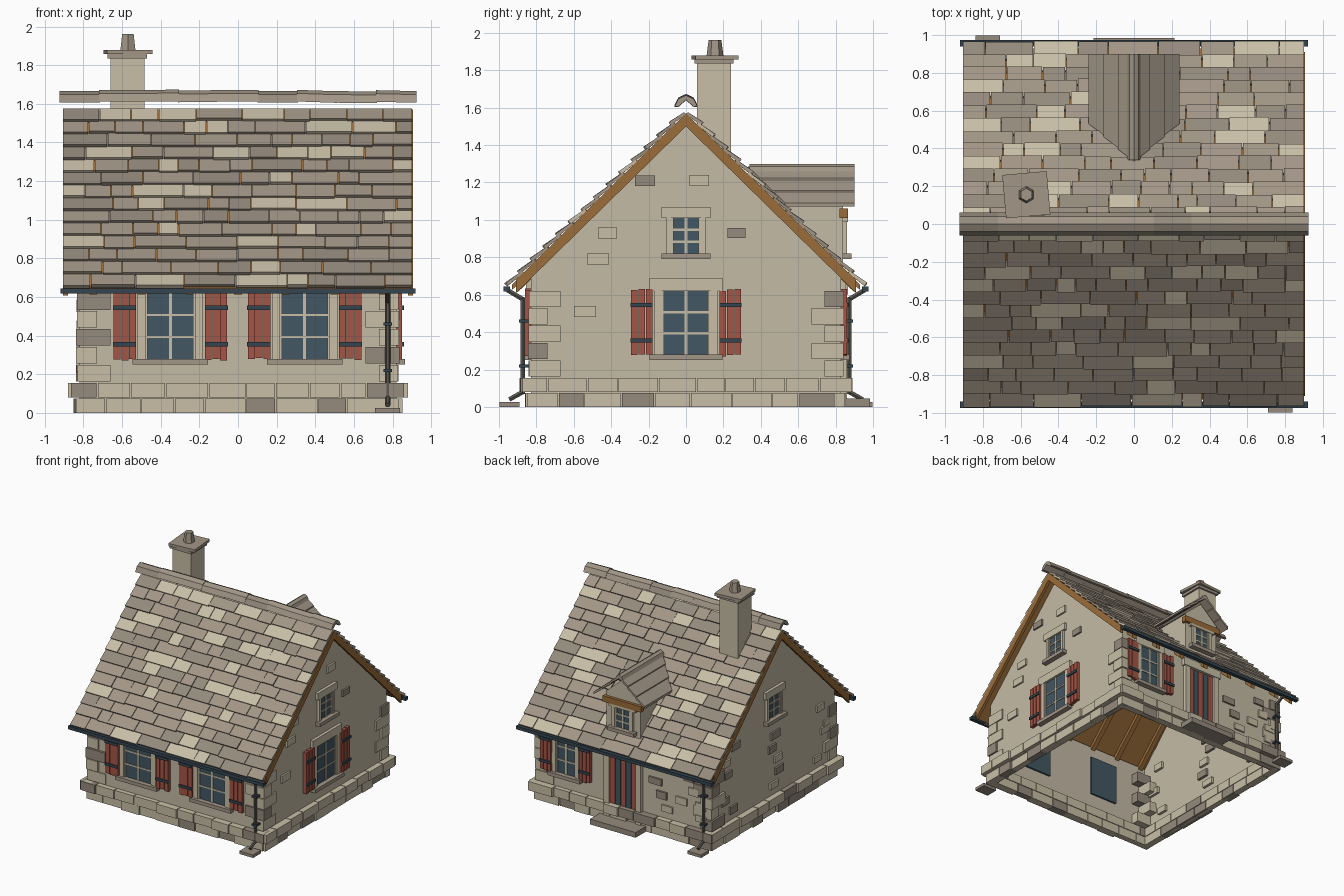
import bpy, bmesh, math, random
from mathutils import Matrix, Vector

random.seed(4)
if "Cube" in bpy.data.objects:
    bpy.data.objects.remove(bpy.data.objects["Cube"])

# Materials
COLOURS = {
    "plaster": (0.56, 0.50, 0.38),
    "pale_stone": (0.58, 0.52, 0.385),
    "mid_stone": (0.36, 0.305, 0.24),
    "dark_stone": (0.30, 0.255, 0.205),
    "wood": (0.33, 0.15, 0.04),
    "red_paint": (0.37, 0.09, 0.06),
    "glass": (0.055, 0.095, 0.125),
    "iron": (0.035, 0.06, 0.08),
    "pipe_metal": (0.11, 0.10, 0.085),
}
MATS = []
for label, rgb in COLOURS.items():
    m = bpy.data.materials.new(label)
    m.use_nodes = True
    m.diffuse_color = (*rgb, 1)
    m.node_tree.nodes["Principled BSDF"].inputs["Base Color"].default_value = (*rgb, 1)
    MATS.append(m)
PLASTER, PALE, MID, DARK, WOOD, RED, GLASS, IRON, PIPE = range(9)

# Main dimensions
HX, HY = 0.82, 0.83            # wall half sizes
RX = 0.905                     # roof half length
SLOPE, TOP = 0.98, 1.565       # roof pitch and deck top at the ridge
ANG = math.atan(SLOPE)


def roof_z(y, drop=0):
    return TOP - drop - SLOPE * abs(y)


def prism(bm, pts, vec, mat, M=Matrix()):
    """Polygon swept along a vector."""
    vec = Vector(vec)
    a = [bm.verts.new(M @ Vector(p)) for p in pts]
    b = [bm.verts.new(M @ (Vector(p) + vec)) for p in pts]
    n = len(a)
    faces = [bm.faces.new(a), bm.faces.new(b[::-1])]
    faces += [bm.faces.new((a[i], b[i], b[(i + 1) % n], a[(i + 1) % n])) for i in range(n)]
    for f in faces:
        f.material_index = mat
    bmesh.ops.recalc_face_normals(bm, faces=faces)


def block(bm, x, y, z, mat, M=Matrix()):
    """Box from (min, max) pairs."""
    pts = [(x[0], y[0], z[0]), (x[1], y[0], z[0]), (x[1], y[1], z[0]), (x[0], y[1], z[0])]
    prism(bm, pts, (0, 0, z[1] - z[0]), mat, M)


def rod(bm, p, q, r, mat):
    """Six-sided bar between two points."""
    p, q = Vector(p), Vector(q)
    R = (q - p).to_track_quat('Z', 'Y').to_matrix()
    ring = [p + R @ Vector((r * math.cos(k * math.pi / 3), r * math.sin(k * math.pi / 3), 0)) for k in range(6)]
    prism(bm, ring, q - p, mat)


def finish(name, bm):
    me = bpy.data.meshes.new(name)
    bm.to_mesh(me)
    bm.free()
    for m in MATS:
        me.materials.append(m)
    ob = bpy.data.objects.new(name, me)
    bpy.context.scene.collection.objects.link(ob)
    return ob


def side(angle, dist):
    """Wall frame: local x along the wall, local -y outwards."""
    return Matrix.Rotation(math.radians(angle), 4, 'Z') @ Matrix.Translation((0, -dist, 0))


FRONT, RIGHT, BACK, LEFT = side(0, HY), side(90, HX), side(180, HY), side(270, HX)

# Wall shell, open below and under the roof
bm = bmesh.new()
for M, h, gable in ((FRONT, HX, 0), (RIGHT, HY, 1), (BACK, HX, 0), (LEFT, HY, 1)):
    eave = roof_z(HY, 0.03)
    pts = [(-h, 0, 0), (h, 0, 0), (h, 0, eave)] + [(0, 0, TOP - 0.03)] * gable + [(-h, 0, eave)]
    bm.faces.new([bm.verts.new(M @ Vector(p)) for p in pts])
bmesh.ops.remove_doubles(bm, verts=bm.verts, dist=0.001)
walls = finish("walls", bm)
mod = walls.modifiers.new("thickness", 'SOLIDIFY')
mod.thickness, mod.offset = 0.03, -1

# Plinth: two courses of blocks on every side
bm = bmesh.new()
for M, h in ((FRONT, HX), (RIGHT, HY), (BACK, HX), (LEFT, HY)):
    for row, out in ((0, 0.02), (1, 0.05)):
        u, end = -h - out * 0.9, h + out * 0.9
        while u < end - 0.02:
            w = random.uniform(0.13, 0.24)
            if end - u - w < 0.1:
                w = end - u
            o = out + random.uniform(-0.012, 0.012)
            block(bm, (u, u + w - 0.006), (-o, 0.04), (row * 0.08, row * 0.08 + 0.075),
                  random.choice((PALE, PALE, PALE, PALE, PALE, DARK)), M)
            u += w
finish("plinth", bm)

# Corner stones, long and short arms alternating
bm = bmesh.new()
for sx in (-1, 1):
    for sy in (-1, 1):
        for i in range(5):
            ax, ay = (0.16, 0.09) if (i + (sx * sy > 0)) % 2 else (0.09, 0.16)
            o = random.uniform(0.008, 0.02)
            z = 0.162 + i * 0.093
            block(bm, sorted((sx * (HX + o), sx * (HX - ax))), sorted((sy * (HY + o), sy * (HY - ay))),
                  (z, z + 0.087), random.choice((PALE, PALE, PALE, DARK)))
finish("corner_stones", bm)

# Loose stones set through the walls
bm = bmesh.new()
stones = [(RIGHT, u, z) for u, z in ((-0.22, 1.21), (0.07, 1.21), (-0.42, 0.93),
                                     (0.27, 0.93), (-0.47, 0.79), (-0.54, 0.51))]
for M, u0, u1, rows in ((LEFT, -0.6, 0.6, 9), (BACK, 0.3, 0.65, 4)):
    for i in range(rows):
        z = 0.24 + i * 0.105
        for u in (u0, (u0 + u1) / 2, u1):
            u += random.uniform(-0.1, 0.1)
            hits_window = M is LEFT and abs(u) < 0.22 and z > 0.7
            if random.random() < 0.7 and not hits_window and z < roof_z(u, 0.2):
                stones.append((M, u, z))
for M, u, z in stones:
    w, h = random.uniform(0.045, 0.06), random.uniform(0.026, 0.032)
    block(bm, (u - w, u + w), (-0.015, 0.045), (z - h, z + h), random.choice((PALE, PALE, DARK)), M)
finish("wall_stones", bm)


def window(name, M, u, hw, z0, z1, shutter=0, jamb=0.04, lintel=0.07):
    """Pane, bars, stone surround and optional plank shutters."""
    bm = bmesh.new()
    M = M @ Matrix.Translation((u, 0, 0))
    block(bm, (-hw, hw), (-0.005, 0.035), (z0, z1), GLASS, M)
    block(bm, (-0.008, 0.008), (-0.012, -0.004), (z0, z1), PALE, M)
    for k in (1, 2):
        z = z0 + (z1 - z0) * k / 3
        block(bm, (-hw, hw), (-0.012, -0.004), (z - 0.006, z + 0.006), PALE, M)
    for s in (-1, 1):
        block(bm, sorted((s * (hw - 0.012), s * hw)), (-0.014, 0), (z0, z1), PALE, M)
        block(bm, sorted((s * hw, s * (hw + jamb))), (-0.022, 0.01), (z0, z1), PALE, M)
        for k in range(3 if shutter else 0):
            w = shutter / 3
            a = hw + jamb + 0.008 + k * w
            j = random.uniform(-0.008, 0.008)
            block(bm, sorted((s * a, s * (a + w - 0.004))), (-0.03, 0), (z0 - 0.005 + j, z1 + 0.005 + j), RED, M)
        for z in (z0 + 0.075, z1 - 0.075) if shutter else ():
            a = hw + jamb + 0.008
            block(bm, sorted((s * a, s * (a + shutter))), (-0.04, -0.03), (z - 0.011, z + 0.011), IRON, M)
    wide = hw + jamb + 0.025
    block(bm, (-wide, wide), (-0.045, 0.01), (z0 - 0.03, z0), MID, M)
    block(bm, (-wide, wide), (-0.025, 0.01), (z1, z1 + lintel), PALE, M)
    finish(name, bm)


window("front_window_right", FRONT, -0.35, 0.13, 0.28, 0.62, 0.12)
window("front_window_left", FRONT, 0.345, 0.13, 0.28, 0.62, 0.12)
window("side_window", RIGHT, 0, 0.13, 0.28, 0.62, 0.12)
window("back_window", BACK, -0.54, 0.095, 0.28, 0.62, 0.105, 0.03)
for label, M in (("left", RIGHT), ("right", LEFT)):
    window("attic_window_" + label, M, 0, 0.08, 0.82, 1.01, 0, 0.025, 0.06)
window("dormer_window", side(180, 0.84), 0, 0.07, 0.82, 0.99, 0, 0.03, 0.02)

# Back door with alternating planks, surround and step
bm = bmesh.new()
for k in range(5):
    u = -0.125 + k * 0.05
    block(bm, (u, u + 0.047), (-0.012, 0.035), (0.05, 0.6), GLASS if k % 2 else RED, BACK)
for s in (-1, 1):
    block(bm, sorted((s * 0.125, s * 0.175)), (-0.03, 0.01), (0.04, 0.6), PALE, BACK)
block(bm, (-0.19, 0.19), (-0.035, 0.01), (0.6, 0.67), PALE, BACK)
block(bm, (-0.215, 0.215), (-0.155, 0), (0, 0.045), DARK, BACK)
finish("back_door", bm)

# Roof deck, rafters, edge boards
bm = bmesh.new()
for s in (-1, 1):
    def strip(x0, x1, end, top, low):
        prism(bm, [(x0, 0, roof_z(0, top)), (x0, s * end, roof_z(end, top)),
                   (x0, s * end, roof_z(end, low)), (x0, 0, roof_z(0, low))], (x1 - x0, 0, 0), WOOD)
    strip(-RX + 0.01, RX - 0.01, 0.93, 0, 0.028)
    for k in range(-3, 4):
        strip(k * 0.25 - 0.02, k * 0.25 + 0.02, 0.9, 0.027, 0.07)
    for x in (-RX, RX - 0.025):
        strip(x, x + 0.025, 0.91, -0.005, 0.065)
finish("roof_timber", bm)

# Roof slates in overlapping courses
bm = bmesh.new()
ROWS, LEN = 14, 0.945 / math.cos(ANG)
pitch = LEN / ROWS
for s in (-1, 1):
    down = Vector((0, s * math.cos(ANG), -math.sin(ANG)))
    up = Vector((0, s * math.sin(ANG), math.cos(ANG)))
    for i in range(ROWS):
        x = -RX
        while x < RX - 0.01:
            w = random.uniform(0.1, 0.27)
            if RX - x - w < 0.08:
                w = RX - x
            a = LEN - i * pitch + random.uniform(-0.005, 0.005)
            b = max(0, a - pitch * 1.15)
            lift = random.uniform(0.028, 0.036)
            pts = [Vector((x, 0, TOP)) + down * d + up * h
                   for d, h in ((a, 0.012), (a, lift), (b, 0.015), (b, 0.001))]
            prism(bm, pts, (w - 0.004, 0, 0), random.choice((MID, MID, MID, DARK, DARK, PALE)))
            x += w
finish("roof_slates", bm)

# Ridge caps
ARCH = [(-0.062, 0), (-0.04, 0.042), (0, 0.06), (0.04, 0.042), (0.062, 0), (0.04, 0), (0, 0.035), (-0.04, 0)]
bm = bmesh.new()
for k in range(9):
    z = 1.607 + random.uniform(-0.003, 0.006)
    prism(bm, [(-0.925 + k * 0.205, y, z + h) for y, h in ARCH], (0.21, 0, random.uniform(-0.01, 0.01)),
          random.choice((MID, MID, DARK)))
finish("ridge_caps", bm)

# Chimney
bm = bmesh.new()
prism(bm, [(-0.66, 0.06, 1.48), (-0.66, 0.24, 1.31), (-0.66, 0.24, 1.85), (-0.66, 0.06, 1.85)],
      (0.175, 0, 0), PALE)
block(bm, (-0.675, -0.47), (0.045, 0.255), (1.835, 1.857), MID)
turn = Matrix.Translation((-0.57, 0.155, 0)) @ Matrix.Rotation(math.radians(5), 4, 'Z')
block(bm, (-0.118, 0.118), (-0.115, 0.115), (1.857, 1.88), MID, turn)
bmesh.ops.create_cone(bm, segments=6, radius1=0.045, radius2=0.034, depth=0.085, cap_ends=True,
                      matrix=Matrix.Translation((-0.57, 0.155, 1.92)))
for f in bm.faces[-8:]:
    f.material_index = MID
finish("chimney", bm)

# Dormer walls, beam, slates and ridge cap
bm = bmesh.new()
prism(bm, [(-0.16, 0.84, 0.73), (-0.16, 0.84, 1.1), (-0.16, 0.46, 1.1)], (0.32, 0, 0), PLASTER)
prism(bm, [(-0.17, 0.84, 1.09), (0.17, 0.84, 1.09), (0, 0.84, 1.24)], (0, -0.5, 0), PLASTER)
block(bm, (-0.18, 0.18), (0.82, 0.865), (1.01, 1.06), WOOD)
finish("dormer", bm)
bm = bmesh.new()
for s in (-1, 1):
    for k in range(3):
        x0, x1 = 0.078 * k, 0.078 * (k + 1) + 0.006
        z0, z1 = 1.265 - 0.85 * x0, 1.275 - 0.85 * x1
        y0, y1 = (1.59 - z0) / SLOPE, (1.59 - z1) / SLOPE
        prism(bm, [(s * x0, y0, z0), (s * x0, 0.9, z0), (s * x1, 0.9, z1), (s * x1, y1, z1)],
              (0, 0, 0.02), MID)
prism(bm, [(y * 0.6, 0.34, 1.255 + h * 0.75) for y, h in ARCH], (0, 0.56, 0), MID)
finish("dormer_roof", bm)

# Gutters, downpipes and splash stones; the back is the front turned half round
bm = bmesh.new()
for s in (-1, 1):
    block(bm, (-0.92, 0.92), sorted((s * 0.94, s * 0.975)), (0.618, 0.645), IRON)
    x, y = -s * 0.775, s * 0.872
    rod(bm, (x, s * 0.955, 0.625), (x, y, 0.575), 0.014, PIPE)
    rod(bm, (x, y, 0.585), (x, y, 0.07), 0.014, PIPE)
    rod(bm, (x, y, 0.08), (x, s * 0.945, 0.04), 0.014, PIPE)
    for z in (0.22, 0.46):
        block(bm, (x - 0.022, x + 0.022), sorted((s * 0.83, s * 0.892)), (z - 0.008, z + 0.008), IRON)
    block(bm, (x - 0.065, x + 0.065), sorted((s * 0.89, s * 0.997)), (0, 0.025), DARK)
finish("rain_gear", bm)
